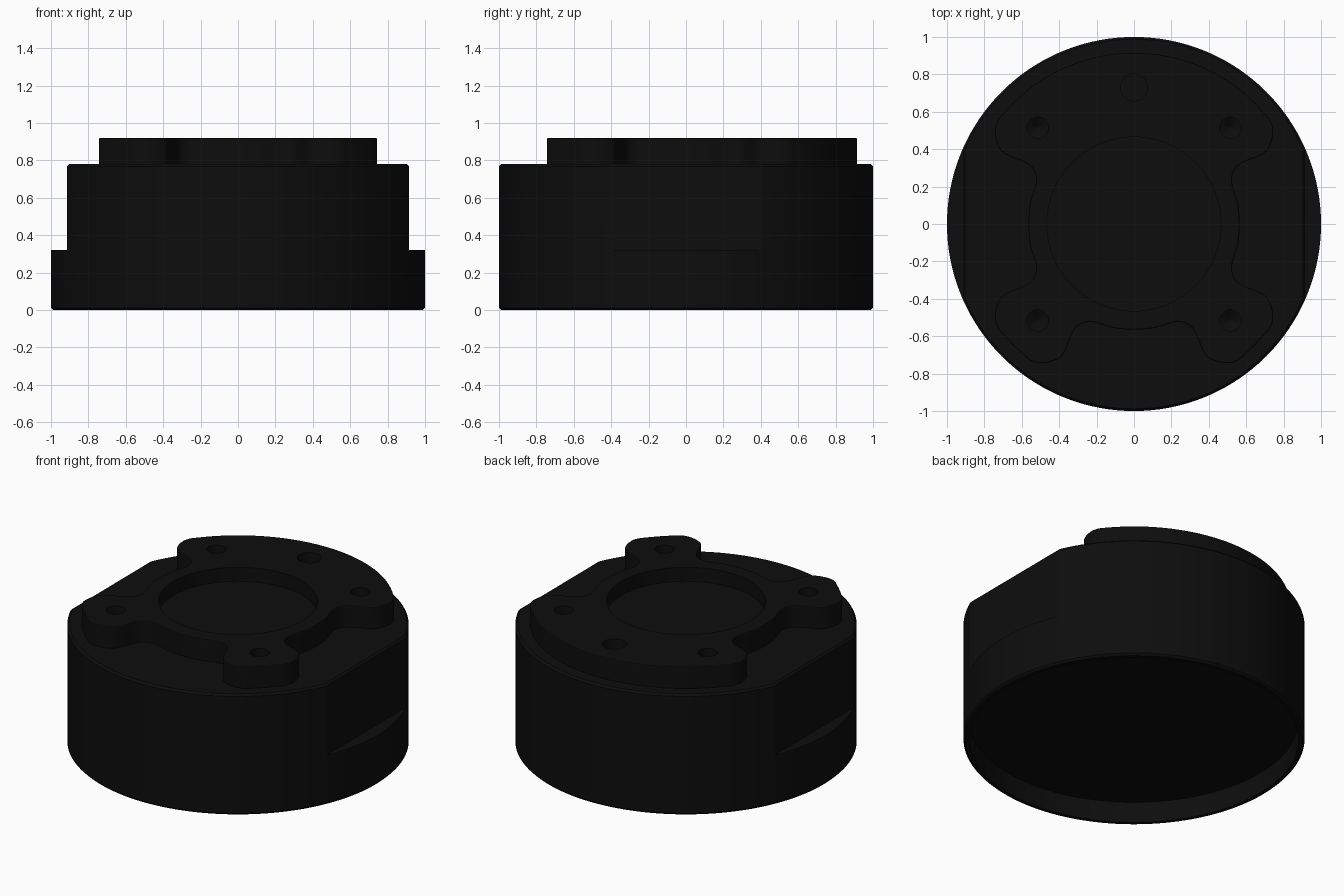
import bpy, bmesh
from math import cos, sin, tau, radians
from mathutils import Vector

if "Cube" in bpy.data.objects:
    bpy.data.objects.remove(bpy.data.objects["Cube"])

black = bpy.data.materials.new("black_plastic")
black.diffuse_color = (0.004, 0.004, 0.004, 1)
black.use_nodes = True
black.node_tree.nodes["Principled BSDF"].inputs["Base Color"].default_value = black.diffuse_color


def loft(name, rings):
    """Closed solid skinned through rings of equal point count."""
    bm = bmesh.new()
    loops = [[bm.verts.new(p) for p in ring] for ring in rings]
    n = len(loops[0])
    for a, b in zip(loops, loops[1:]):
        for i in range(n):
            j = (i + 1) % n
            bm.faces.new((a[i], a[j], b[j], b[i]))
    bm.faces.new(loops[0][::-1])
    bm.faces.new(loops[-1])
    bmesh.ops.remove_doubles(bm, verts=bm.verts, dist=1e-5)
    bmesh.ops.recalc_face_normals(bm, faces=bm.faces)
    mesh = bpy.data.meshes.new(name)
    bm.to_mesh(mesh)
    bm.free()
    obj = bpy.data.objects.new(name, mesh)
    mesh.materials.append(black)
    bpy.context.collection.objects.link(obj)
    return obj


def circle(r, z, flat=9.0, n=136, cx=0.0, cy=0.0):
    """Circle whose left and right sides are cut flat at x = +-flat."""
    return [(cx + max(-flat, min(flat, r * cos(tau * i / n))),
             cy + r * sin(tau * i / n), z) for i in range(n)]


def apply_modifier(obj, mod):
    bpy.context.view_layer.objects.active = obj
    bpy.ops.object.modifier_apply(modifier=mod.name)


def cut(obj, cutter):
    mod = obj.modifiers.new("cut", 'BOOLEAN')
    mod.operation = 'DIFFERENCE'
    mod.solver = 'EXACT'
    mod.object = cutter
    apply_modifier(obj, mod)
    bpy.data.objects.remove(cutter)


# Round body: recessed underside, side flats above a ledge
body = loft("body", [
    circle(0.965, 0.135), circle(0.965, 0), circle(0.988, 0), circle(1, 0.012),
    circle(1, 0.32), circle(1, 0.32, 0.915), circle(1, 0.768, 0.915),
    circle(0.988, 0.78, 0.903)])

# Mounting plate outline: waist to lobe, reused by mirroring
side = [(0.565, 0), (0.556, 0.11), (0.535, 0.18), (0.523, 0.23), (0.535, 0.285),
        (0.575, 0.325), (0.69, 0.375), (0.73, 0.425), (0.744, 0.50), (0.73, 0.552)]


def arc(a0, a1, step):
    return [(0.915 * cos(radians(a)), 0.915 * sin(radians(a)))
            for a in range(a0, a1 + 1, step)]


half = ([(y, -x) for x, y in side] + arc(-49, -41, 4)
        + [(x, -y) for x, y in reversed(side)] + side[1:] + arc(40, 90, 5))
points = [Vector(p) for p in half + [(-x, y) for x, y in half[-2:0:-1]]]

# Smooth the outline through its points
outline = []
for i in range(len(points)):
    p0, p1, p2, p3 = (points[(i + k) % len(points)] for k in range(-1, 3))
    for s in range(4):
        t = s / 4
        outline.append(0.5 * (2 * p1 + (p2 - p0) * t
                              + (2 * p0 - 5 * p1 + 4 * p2 - p3) * t * t
                              + (3 * p1 - p0 - 3 * p2 + p3) * t ** 3))

plate = loft("mounting_plate", [[(p.x, p.y, z) for p in outline] for z in (0.775, 0.92)])
bevel = plate.modifiers.new("edge", 'BEVEL')
bevel.width = 0.007
bevel.segments = 2
bevel.limit_method = 'ANGLE'
bevel.angle_limit = radians(60)
apply_modifier(plate, bevel)

# Shallow centre recess
cut(plate, loft("centre_cutter", [circle(0.465, 0.83), circle(0.465, 1)]))
# Drilled screw holes with conical ends
for sx in (-1, 1):
    for sy in (-1, 1):
        pos = dict(n=32, cx=0.515 * sx, cy=0.515 * sy)
        cut(plate, loft("screw_cutter", [circle(0.004, 0.79, **pos),
                                         circle(0.057, 0.825, **pos),
                                         circle(0.057, 1, **pos)]))
# Flat locating hole at the back
pos = dict(n=40, cx=0, cy=0.73)
cut(plate, loft("locating_cutter", [circle(0.072, 0.84, **pos), circle(0.072, 1, **pos)]))

# Smooth shading with sharp edges kept
for obj in (body, plate):
    bpy.ops.object.select_all(action='DESELECT')
    obj.select_set(True)
    bpy.context.view_layer.objects.active = obj
    bpy.ops.object.shade_smooth_by_angle(angle=radians(20))
